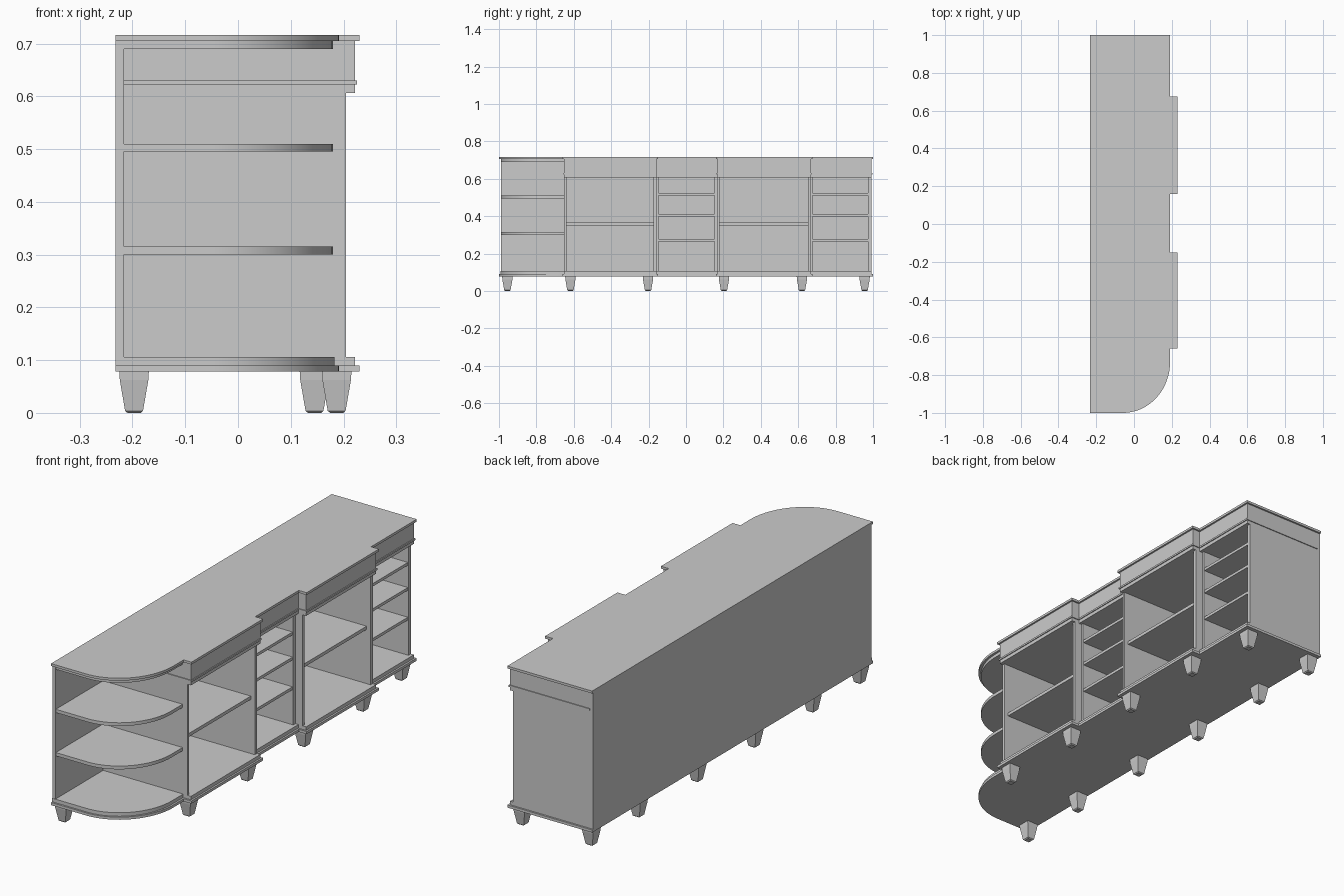
import bpy, bmesh, math

if "Cube" in bpy.data.objects:
    bpy.data.objects.remove(bpy.data.objects["Cube"])

BACK, INNER = -0.232, -0.216   # outer and inner face of the back board
RECESS, BUMP = 0.191, 0.230    # front edge of recessed and projecting bays


def loft(name, rings):
    """Closed solid through rings of matching 3D points."""
    bm = bmesh.new()
    vs = [[bm.verts.new(p) for p in r] for r in rings]
    n = len(vs[0])
    for a, b in zip(vs, vs[1:]):
        for i in range(n):
            j = (i + 1) % n
            bm.faces.new((a[i], a[j], b[j], b[i]))
    bm.faces.new(vs[0])
    bm.faces.new(vs[-1])
    bmesh.ops.recalc_face_normals(bm, faces=bm.faces)
    me = bpy.data.meshes.new(name)
    bm.to_mesh(me)
    bm.free()
    ob = bpy.data.objects.new(name, me)
    bpy.context.collection.objects.link(ob)
    return ob


def prism(name, pts, z0, z1):
    return loft(name, [[(x, y, z) for x, y in pts] for z in (z0, z1)])


def box(name, x0, x1, y0, y1, z0, z1):
    return prism(name, [(x0, y0), (x1, y0), (x1, y1), (x0, y1)], z0, z1)


def smooth(ob):
    bpy.ops.object.select_all(action='DESELECT')
    bpy.context.view_layer.objects.active = ob
    ob.select_set(True)
    bpy.ops.object.shade_smooth_by_angle(angle=math.radians(30))


def arc(d):
    """Rounded corner of the open end, inset by d."""
    rx, ry = 0.25 - d, 0.27 - d
    return [(RECESS - 0.25 + rx * math.cos(t), -0.73 - ry * math.sin(t))
            for t in [i * math.pi / 48 for i in range(25)]]


def stepped(d, back=BACK):
    """Breakfront edge, inset by d, running from the far end to the open end."""
    r, b = RECESS - d, BUMP - d
    return [(back, 1 - d), (r, 1 - d), (r, 0.675 - d), (b, 0.675 - d),
            (b, 0.16 + d), (r, 0.16 + d), (r, -0.15 - d), (b, -0.15 - d),
            (b, -0.66 + d)]


def full(d):
    return stepped(d) + [(RECESS - d, -0.66 + d)] + arc(d) + [(BACK, -1 + d)]


# Top, base and plinth board with the rounded end
smooth(prism("top_slab", full(0), 0.705, 0.716))
smooth(prism("base_slab", full(0), 0.078, 0.09))
smooth(prism("base_board", full(0.008), 0.09, 0.106))

# Back board
box("back_panel", BACK, INNER, -0.99, 0.992, 0.106, 0.705)

# Frieze with its moulding strip
prism("frieze", stepped(0.008) + [(BACK, -0.652)], 0.606, 0.705)
prism("frieze_moulding", stepped(0.004, INNER) + [(INNER, -0.656)], 0.622, 0.63)

# Curved open shelves
for i, z in enumerate((0.3, 0.495, 0.69)):
    pts = [(INNER, -0.652)] + [(RECESS - 0.011, -0.652)] + arc(0.011) + [(INNER, -0.989)]
    smooth(prism(f"end_shelf_{i}", pts, z, z + 0.015))

# Upright panels: projecting bays then recessed bays
for i, (y0, y1, x1) in enumerate((
        (-0.652, -0.640, 0.205), (-0.173, -0.158, 0.205),
        (0.168, 0.180, 0.205), (0.652, 0.667, 0.205),
        (-0.158, -0.148, 0.168), (0.153, 0.168, 0.168),
        (0.667, 0.677, 0.168), (0.974, 0.992, 0.168))):
    box(f"upright_{i}", INNER, x1, y0, y1, 0.106, 0.606)

# Shelves in the wide bays
for i, (y0, y1) in enumerate(((-0.640, -0.173), (0.180, 0.652))):
    box(f"wide_shelf_{i}", INNER, 0.185, y0, y1, 0.35, 0.365)

# Shelves in the narrow bays
for i, (y0, y1) in enumerate(((-0.148, 0.153), (0.677, 0.974))):
    for j, z in enumerate((0.264, 0.398, 0.511)):
        box(f"narrow_shelf_{i}_{j}", INNER, 0.165, y0, y1, z, z + 0.013)


# Tapered square feet
def foot(name, x, y):
    rings = [[(x + sx * w, y + sy * w, z)
              for sx, sy in ((-1, -1), (1, -1), (1, 1), (-1, 1))]
             for z, w in ((0, 0.0125), (0.004, 0.017), (0.062, 0.027), (0.078, 0.028))]
    loft(name, rings)


rows = (-0.955, -0.618, -0.203, 0.203, 0.62, 0.955)
for i, y in enumerate(rows):
    foot(f"back_foot_{i}", -0.197, y)
    if i > 0:
        foot(f"front_foot_{i}", 0.145 if i == 5 else 0.187, y)
